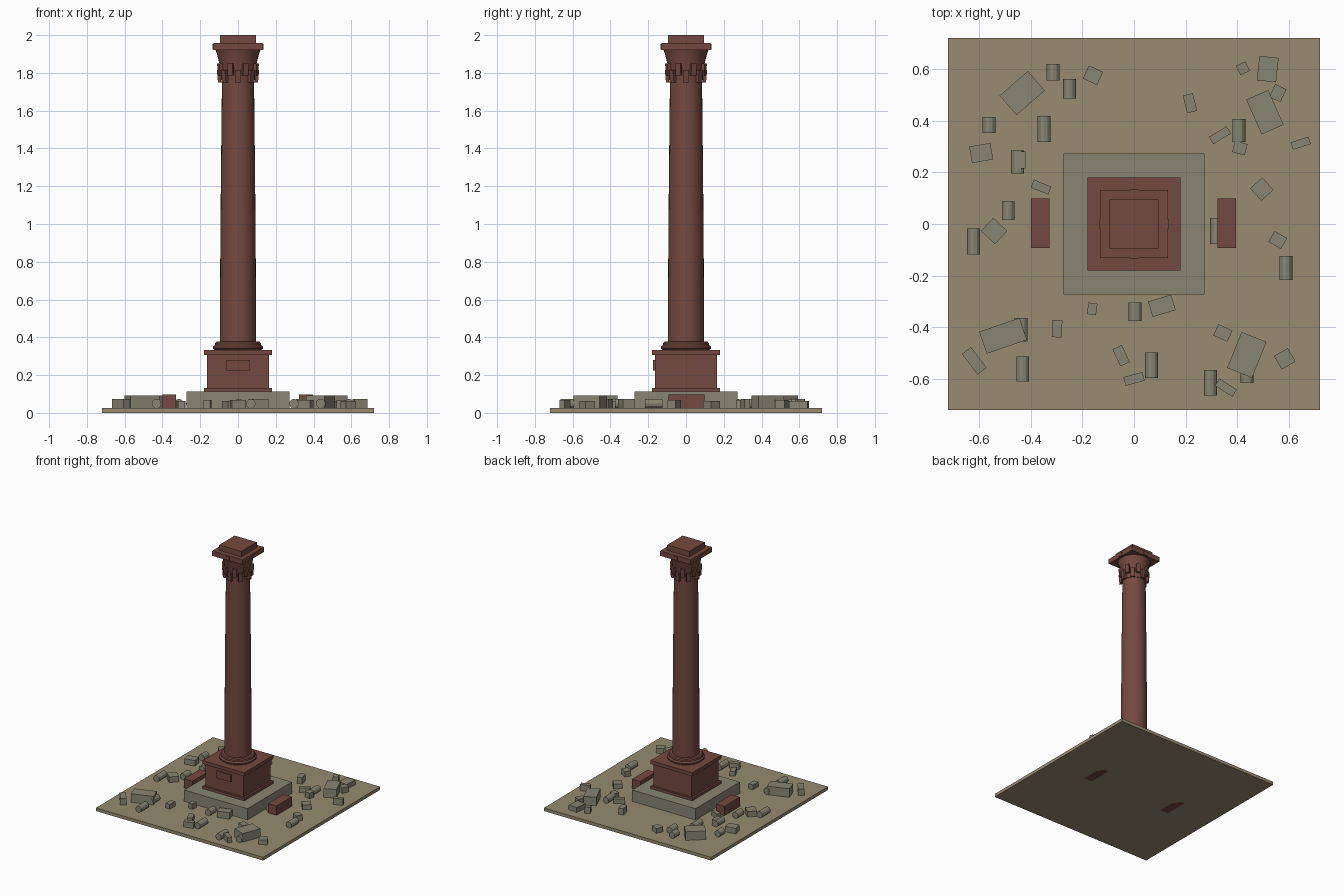
import bpy, bmesh, math
from mathutils import Matrix


def material(name, rgb):
    m = bpy.data.materials.new(name)
    m.diffuse_color = (*rgb, 1)
    return m


EARTH = material("earth", (0.31, 0.26, 0.165))
STONE = material("grey_stone", (0.25, 0.235, 0.17))
RED = material("red_stone", (0.175, 0.066, 0.05))


def finish(name, bm, mat, smooth=False):
    bmesh.ops.recalc_face_normals(bm, faces=bm.faces)
    me = bpy.data.meshes.new(name)
    bm.to_mesh(me)
    bm.free()
    me.materials.append(mat)
    ob = bpy.data.objects.new(name, me)
    bpy.context.collection.objects.link(ob)
    if smooth:
        bpy.ops.object.select_all(action='DESELECT')
        ob.select_set(True)
        bpy.context.view_layer.objects.active = ob
        bpy.ops.object.shade_smooth_by_angle(angle=math.radians(35))
    return ob


def box(name, x, y, z0, z1, w, d, mat, angle=0):
    bm = bmesh.new()
    bmesh.ops.create_cube(bm, size=1, matrix=Matrix.Diagonal((w, d, z1 - z0, 1)))
    ob = finish(name, bm, mat)
    ob.location = (x, y, (z0 + z1) / 2)
    ob.rotation_euler.z = math.radians(angle)
    return ob


def lathe(name, profile, mat, sides=32):
    bm = bmesh.new()
    rings = [[bm.verts.new((r * math.cos(2 * math.pi * i / sides),
                            r * math.sin(2 * math.pi * i / sides), z))
              for i in range(sides)] for r, z in profile]
    for a, b in zip(rings, rings[1:]):
        for i in range(sides):
            j = (i + 1) % sides
            bm.faces.new((a[i], a[j], b[j], b[i]))
    bm.faces.new(rings[0])
    bm.faces.new(rings[-1])
    return finish(name, bm, mat, True)


# Ground and stepped pedestal
box("ground_slab", 0, 0, 0, 0.025, 1.44, 1.44, EARTH)
box("stone_plinth", 0, 0, 0.02, 0.113, 0.545, 0.545, STONE)
box("pedestal_foot", 0, 0, 0.113, 0.133, 0.36, 0.36, RED)
box("pedestal_body", 0, 0, 0.133, 0.306, 0.33, 0.33, RED)
box("pedestal_cap", 0, 0, 0.306, 0.332, 0.36, 0.36, RED)
box("front_panel", 0, -0.168, 0.225, 0.28, 0.12, 0.016, RED)

# Column base and tapering shaft
lathe("column_base", [(0.122, 0.332), (0.132, 0.34), (0.132, 0.35), (0.122, 0.359),
                      (0.121, 0.37), (0.114, 0.377), (0.097, 0.378)], RED)
lathe("column_shaft", [(0.096, 0.375), (0.0945, 0.75), (0.091, 1.2), (0.085, 1.76)], RED)

# Flared capital with two rows of leaves
lathe("capital_bell", [(0.088, 1.75), (0.091, 1.80), (0.099, 1.85),
                       (0.11, 1.895), (0.118, 1.92)], RED)
for row, (z0, z1, r) in enumerate([(1.748, 1.815, 0.097), (1.785, 1.85, 0.099)]):
    for i in range(8):
        a = 2 * math.pi * (i + row / 2) / 8
        leaf = box("capital_leaf", r * math.cos(a), r * math.sin(a), z0, z1,
                   0.018, 0.03, RED, math.degrees(a))
        for v in leaf.data.vertices:  # top curls outward
            if v.co.z > 0:
                v.co.x += 0.006

# Abacus, side ornaments and top block
box("abacus", 0, 0, 1.92, 1.958, 0.262, 0.262, RED)
box("top_block", 0, 0, 1.958, 2.0, 0.19, 0.19, RED)
for i in range(4):
    a = i * math.pi / 2
    box("abacus_ornament", 0.129 * math.cos(a), 0.129 * math.sin(a), 1.925, 1.953,
        0.012, 0.035, RED, math.degrees(a))

# Fallen red blocks either side
for x in (-0.363, 0.36):
    box("fallen_red_block", x, 0.003, 0, 0.098, 0.072, 0.19, RED)

# Large tumbled blocks: x, y, width, depth, angle
for x, y, w, d, a in [(-.433, .507, .145, .10, 41), (.507, .433, .093, .147, 24),
                      (.437, -.507, .104, .15, -22), (-.507, -.433, .165, .09, 19)]:
    box("large_rubble_block", x, y, 0.022, 0.092, w, d, STONE, a)

# Small rubble: x, y, width, depth, angle
SMALL = [
    (-.159, .576, .06, .056, -25), (-.592, .275, .083, .065, 10),
    (-.437, .248, .035, .066, 0), (-.36, .143, .073, .033, -22),
    (-.542, -.027, .075, .07, -43), (-.619, -.53, .044, .1, 37),
    (-.298, -.406, .038, .066, -3), (-.162, -.329, .035, .045, -8),
    (.108, -.317, .093, .062, 17), (-.05, -.51, .04, .073, 25),
    (0, -.6, .076, .035, 15), (.344, -.422, .06, .048, -25),
    (.584, -.522, .062, .06, 30), (.356, -.634, .08, .033, -33),
    (.217, .468, .04, .07, 14), (.333, .344, .08, .033, 31),
    (.41, .294, .05, .045, -15), (.422, .603, .04, .04, 25),
    (.518, .6, .075, .095, -6), (.557, .507, .048, .055, -25),
    (.646, .313, .073, .03, 18), (.495, .135, .063, .065, 42),
    (.557, -.062, .056, .048, -30)]
for i, (x, y, w, d, a) in enumerate(SMALL):
    box("small_rubble_block", x, y, 0.022, 0.062 + 0.006 * (i % 3), w, d, STONE, a)

# Broken column pieces lying along y: x, y, length
DRUMS = [(-.313, .588, .064), (-.25, .524, .074), (-.348, .368, .1), (-.561, .383, .062),
         (-.451, .24, .088), (-.487, .052, .074), (-.621, -.068, .1), (.32, -.027, .1),
         (.406, .362, .09), (.588, -.17, .093), (.004, -.34, .07), (.068, -.547, .1),
         (.296, -.615, .097), (-.431, -.561, .097), (.438, -.575, .08), (-.437, -.41, .09)]
for x, y, length in DRUMS:
    bm = bmesh.new()
    bmesh.ops.create_cone(bm, cap_ends=True, segments=12, radius1=0.025, radius2=0.025,
                          depth=length, matrix=Matrix.Rotation(math.pi / 2, 4, 'X'))
    finish("broken_column_piece", bm, STONE).location = (x, y, 0.049)
